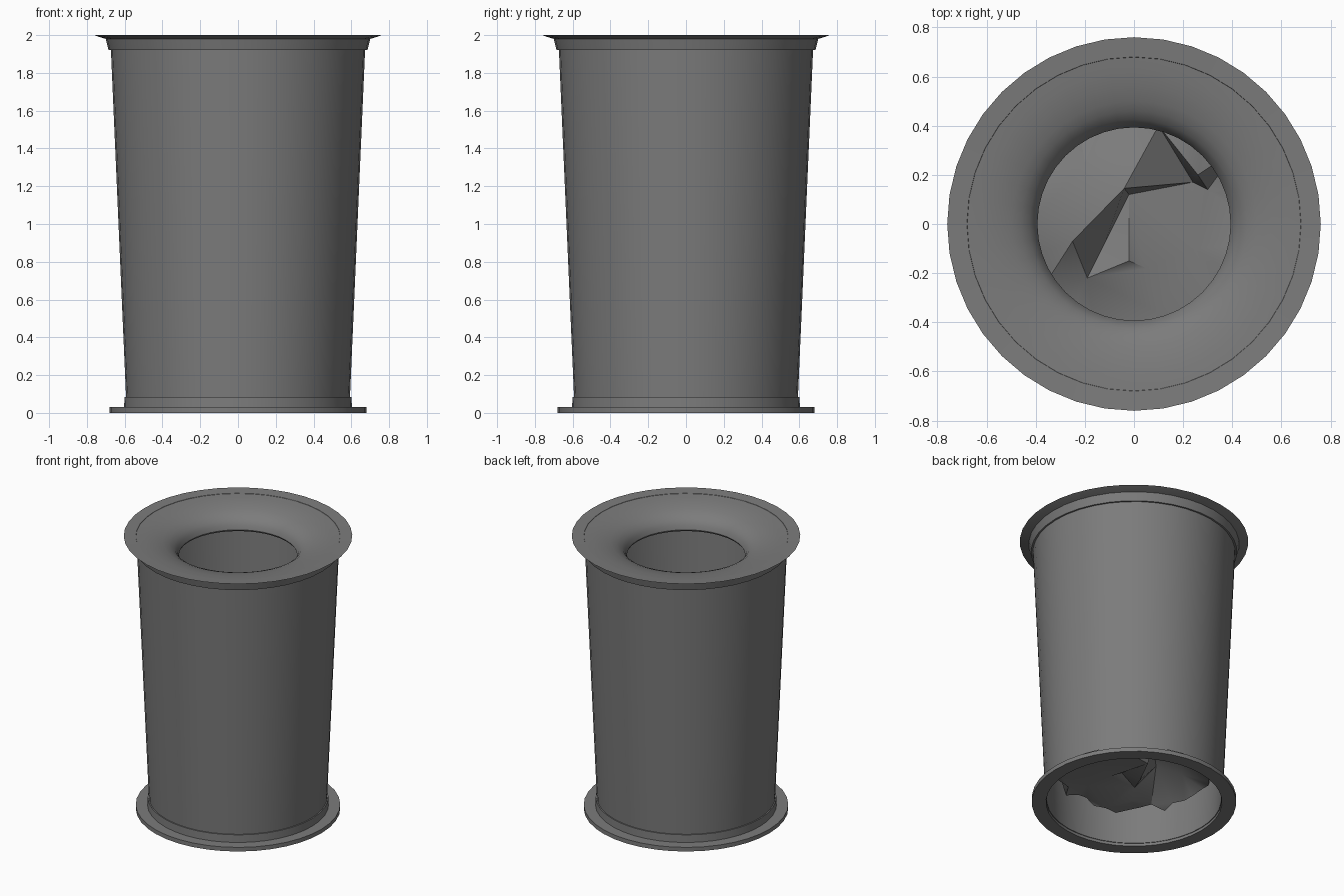
import bpy, bmesh, math, random
from mathutils import Vector
from mathutils.geometry import delaunay_2d_cdt

random.seed(4)
SEGMENTS = 40

cube = bpy.data.objects.get("Cube")
if cube:
    bpy.data.objects.remove(cube, do_unlink=True)

grey = bpy.data.materials.new("dark grey metal")
grey.use_nodes = True
colour = (0.2, 0.2, 0.2, 1)
grey.diffuse_color = colour
grey.node_tree.nodes["Principled BSDF"].inputs["Base Color"].default_value = colour


def finish(name, bm, angle):
    """Turn a bmesh into a smooth-shaded object that keeps its sharp edges."""
    mesh = bpy.data.meshes.new(name)
    bm.to_mesh(mesh)
    bm.free()
    mesh.materials.append(grey)
    obj = bpy.data.objects.new(name, mesh)
    bpy.context.collection.objects.link(obj)
    bpy.ops.object.select_all(action='DESELECT')
    obj.select_set(True)
    bpy.context.view_layer.objects.active = obj
    bpy.ops.object.shade_smooth_by_angle(angle=math.radians(angle))
    return obj


def lathe(name, profile):
    """Spin a closed (radius, height) outline around the z axis."""
    bm = bmesh.new()
    rings = []
    for i in range(SEGMENTS):
        a = math.tau * i / SEGMENTS
        rings.append([bm.verts.new((r * math.cos(a), r * math.sin(a), z))
                      for r, z in profile])
    n = len(profile)
    for i in range(SEGMENTS):
        here, there = rings[i], rings[(i + 1) % SEGMENTS]
        for j in range(n):
            k = (j + 1) % n
            bm.faces.new((here[j], there[j], there[k], here[k]))
    bmesh.ops.recalc_face_normals(bm, faces=bm.faces)
    return finish(name, bm, 30)


# Tapered body wall
lathe("body", [(0.59, 0.02), (0.675, 1.97), (0.665, 1.97), (0.58, 0.02)])

# Foot flange with a short collar around the body
lathe("base_ring", [(0.68, 0), (0.68, 0.03), (0.603, 0.03), (0.601, 0.085),
                    (0.585, 0.085), (0.585, 0)])

# Flared rim with a skirt over the top of the body
lathe("top_rim", [(0.76, 2), (0.74, 1.992), (0.7, 1.98), (0.685, 1.92),
                  (0.67, 1.92), (0.67, 1.975), (0.68, 1.995)])

# Dished lid rolling down into the round opening
dish = [(0.68, 1.993), (0.62, 1.988), (0.56, 1.978), (0.5, 1.962),
        (0.46, 1.945), (0.425, 1.92), (0.403, 1.89), (0.393, 1.86)]
lathe("funnel_lid", dish + [(r + 0.006, z - 0.012) for r, z in reversed(dish)])

# Bag: smooth sides hanging inside the body, crumpled floor with folds
floor_folds = [
    (0.1, 0.4, 0.36), (0.26, 0.2, 0.36), (0.3, 0.14, 0.24), (0.24, 0.17, 0.24),
    (-0.04, 0.145, 0.42), (-0.25, -0.07, 0.4), (-0.12, -0.08, 0.25),
    (-0.02, 0.12, 0.25), (-0.02, -0.15, 0.3), (0.05, -0.18, 0.26),
    (-0.19, -0.22, 0.28), (-0.24, -0.32, 0.24), (0.25, -0.1, 0.25),
    (-0.2, 0.25, 0.36), (0.1, -0.36, 0.25), (-0.38, 0.05, 0.33)]
bm = bmesh.new()
heights = [1.85, 1.0, 0.4]
rings = []
for z in heights + [None]:
    ring = []
    for i in range(SEGMENTS):
        a = math.tau * i / SEGMENTS
        r, h = (0.57 + 0.043 * z, z) if z else (
            0.5 + random.uniform(-0.03, 0.04), 0.24 + random.uniform(-0.03, 0.03))
        ring.append(bm.verts.new((r * math.cos(a), r * math.sin(a), h)))
    rings.append(ring)
for upper, lower in zip(rings, rings[1:]):
    for i in range(SEGMENTS):
        k = (i + 1) % SEGMENTS
        bm.faces.new((upper[i], lower[i], lower[k], upper[k]))
floor = rings[-1] + [bm.verts.new(p) for p in floor_folds]
count = len(rings[-1])
edges = [(i, (i + 1) % count) for i in range(count)]
edges += [(count + a, count + b) for a, b in
          [(0, 1), (1, 3), (3, 4), (4, 5), (5, 6), (6, 7), (7, 3), (6, 8),
           (8, 9), (9, 10), (10, 11)]]
result = delaunay_2d_cdt([Vector(v.co.xy) for v in floor], edges, [], 1, 1e-5)
for tri in result[2]:
    bm.faces.new([floor[result[3][i][0]] for i in tri])
bmesh.ops.recalc_face_normals(bm, faces=bm.faces)
bmesh.ops.reverse_faces(bm, faces=bm.faces)
finish("crumpled_bag", bm, 40)
